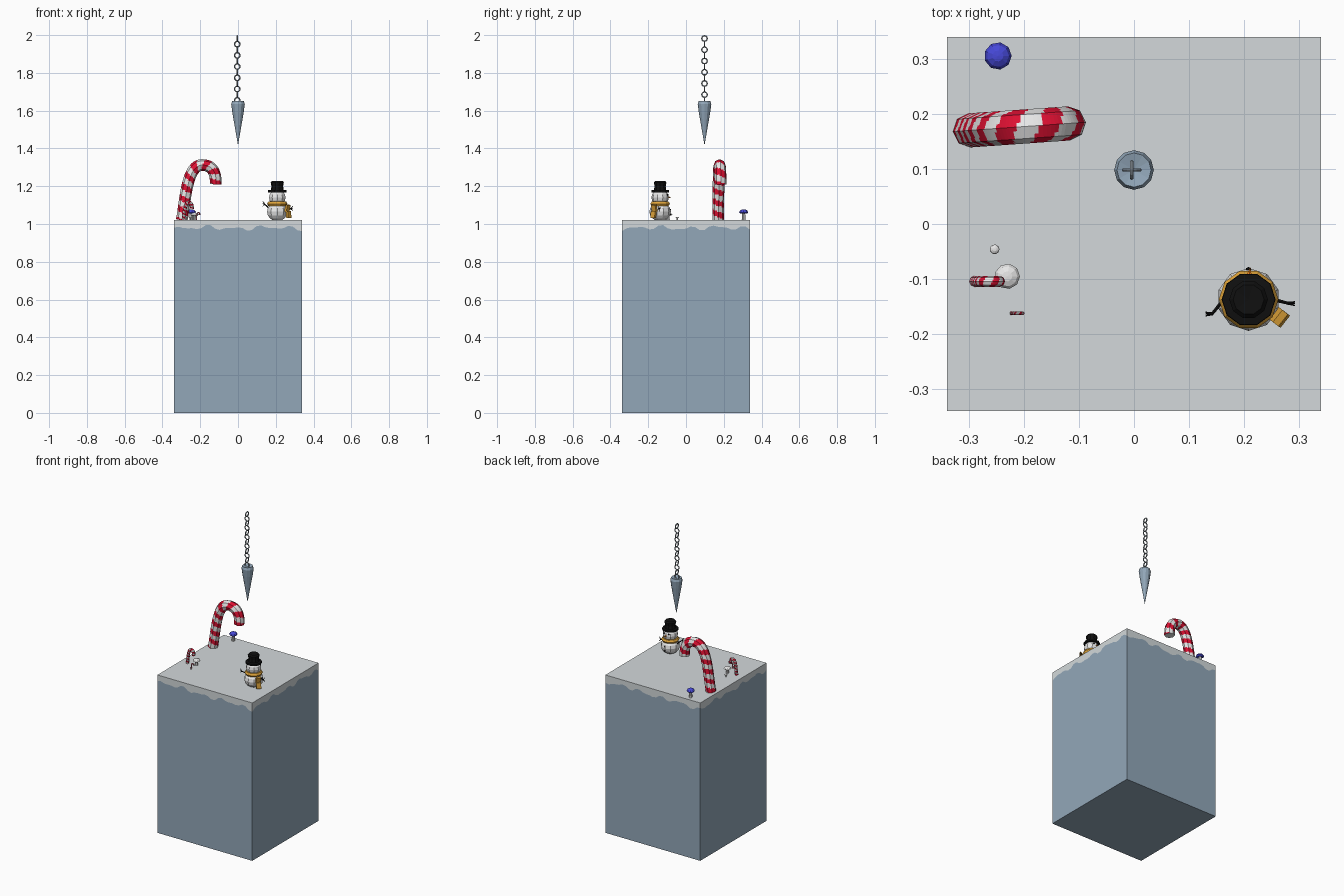
import bpy, bmesh, math
from mathutils import Vector, Matrix, geometry

if "Cube" in bpy.data.objects:
    bpy.data.objects.remove(bpy.data.objects["Cube"])


def material(name, rgb):
    m = bpy.data.materials.new(name)
    lin = [((c / 255 + 0.055) / 1.055) ** 2.4 if c > 10 else c / 255 / 12.92 for c in rgb]
    m.diffuse_color = (*lin, 1)
    m.use_nodes = True
    m.node_tree.nodes["Principled BSDF"].inputs["Base Color"].default_value = m.diffuse_color
    return m


ICE = material("ice_blue_grey", (146, 167, 185))
SNOW = material("snow_grey", (211, 217, 219))
WHITE = material("white", (240, 240, 240))
RED = material("candy_red", (222, 16, 50))
BLACK = material("black", (16, 16, 16))
SCARF = material("scarf_yellow", (226, 166, 58))
BLUE = material("mushroom_blue", (70, 72, 215))
CHAIN = material("chain_grey", (140, 150, 158))
ORANGE = material("carrot_orange", (235, 130, 30))


def finish(name, bm, *mats):
    bmesh.ops.recalc_face_normals(bm, faces=bm.faces)
    me = bpy.data.meshes.new(name)
    bm.to_mesh(me)
    bm.free()
    ob = bpy.data.objects.new(name, me)
    bpy.context.collection.objects.link(ob)
    for m in mats:
        me.materials.append(m)
    return ob


def lathe(name, profile, sides, mat, loc):
    """Revolve (radius, z) points around z; zero radii are merged."""
    bm = bmesh.new()
    rings = [[bm.verts.new((r * math.cos(math.tau * k / sides) + loc[0],
                            r * math.sin(math.tau * k / sides) + loc[1], z + loc[2]))
              for k in range(sides)] for r, z in profile]
    for a, b in zip(rings, rings[1:]):
        for k in range(sides):
            n = (k + 1) % sides
            bm.faces.new((a[k], a[n], b[n], b[k]))
    bmesh.ops.remove_doubles(bm, verts=bm.verts, dist=1e-5)
    return finish(name, bm, mat)


def ball(name, loc, size, mat, seg=10, rings=8):
    bm = bmesh.new()
    bmesh.ops.create_uvsphere(bm, u_segments=seg, v_segments=rings, radius=1,
                              matrix=Matrix.Translation(loc) @ Matrix.Diagonal((*size, 1)))
    return finish(name, bm, mat)


def spike(name, a, b, r1, r2, mat, sides=6):
    a, b = Vector(a), Vector(b)
    rot = (b - a).to_track_quat('Z', 'Y').to_matrix().to_4x4()
    bm = bmesh.new()
    bmesh.ops.create_cone(bm, cap_ends=True, segments=sides, radius1=r1, radius2=r2,
                          depth=(b - a).length, matrix=Matrix.Translation((a + b) / 2) @ rot)
    return finish(name, bm, mat)


def torus(name, loc, R, r, mat, seg, sides, turn=(0, 0, 0)):
    bpy.ops.mesh.primitive_torus_add(location=loc, rotation=turn, major_radius=R,
                                     minor_radius=r, major_segments=seg, minor_segments=sides)
    ob = bpy.context.object
    ob.name = name
    ob.data.materials.append(mat)
    return ob


# Ice block with snow layer, meeting along a wavy line
H, TOP, N = 0.339, 1.02, 28
corners = [(-H, -H), (H, -H), (H, H), (-H, H)]
outline = []
for i in range(4):
    a, b = Vector(corners[i]), Vector(corners[(i + 1) % 4])
    outline += [a.lerp(b, k / N) for k in range(N)]


def wave(i):
    t = math.tau * i / (4 * N)
    return 0.979 + 0.009 * math.sin(19 * t) + 0.006 * math.sin(31 * t + 1) - 0.004 * math.cos(8 * t)


def band(name, low, high, cap, mat):
    bm = bmesh.new()
    lo = [bm.verts.new((p.x, p.y, low(i))) for i, p in enumerate(outline)]
    hi = [bm.verts.new((p.x, p.y, high(i))) for i, p in enumerate(outline)]
    for i in range(len(lo)):
        n = (i + 1) % len(lo)
        bm.faces.new((lo[i], lo[n], hi[n], hi[i]))
    f = bm.faces.new(hi if cap == "top" else lo)
    up = 1 if cap == "top" else -1
    f.normal_update()
    if f.normal.z * up < 0:
        f.normal_flip()
    return finish(name, bm, mat)


band("ice_block", lambda i: 0, wave, "bottom", ICE)
band("snow_layer", wave, lambda i: TOP, "top", SNOW)

# Hanging spike and its chain
lathe("hanging_spike", [(0, 1.643), (0.031, 1.65), (0.036, 1.635), (0.030, 1.59), (0, 1.416)],
      12, ICE, (0, 0.098, 0))
LINKS = 12
for i in range(LINKS):
    z = 1.982 - i * (1.982 - 1.655) / (LINKS - 1)
    torus(f"chain_link_{i}", (-0.004, 0.098, z), 0.0145, 0.0035, CHAIN, 12, 6,
          (math.pi / 2, 0, math.pi / 2 * ((i + 1) % 2)))


# Candy canes: octagonal tubes with helical stripes
def cane(name, base, sx, sz, r, turn):
    V = lambda x, z: Vector((x * sx, 0, z * sz))
    path = geometry.interpolate_bezier(V(0, 0), V(.02, .1), V(.025, .292), V(.108, .292), 50)
    path += geometry.interpolate_bezier(V(.108, .292), V(.165, .292), V(.183, .25), V(.18, .19), 26)[1:]
    M = Matrix.Translation(base) @ Matrix.Rotation(turn, 4, 'Z')
    bm = bmesh.new()
    S, rings, dist, s = 24, [], [], 0
    for i, p in enumerate(path):
        t = (path[min(i + 1, len(path) - 1)] - path[max(i - 1, 0)]).normalized()
        n = Vector((0, 1, 0))
        b = t.cross(n)
        if i:
            s += (p - path[i - 1]).length
        dist.append(s)
        ring = []
        for k in range(S):
            a = math.tau * k / S
            rad = r * math.cos(math.pi / 8) / math.cos(a % (math.pi / 4) - math.pi / 8)
            ring.append(bm.verts.new(M @ (p + n * rad * math.cos(a) + b * rad * math.sin(a))))
        rings.append(ring)
    for i in range(len(rings) - 1):
        for k in range(S):
            m = (k + 1) % S
            f = bm.faces.new((rings[i][k], rings[i][m], rings[i + 1][m], rings[i + 1][k]))
            f.material_index = int((dist[i] / s * 8 + k / S) % 1 < 0.5)
    bm.faces.new(rings[0])
    bm.faces.new(rings[-1])
    return finish(name, bm, WHITE, RED)


cane("large_candy_cane", (-0.298, 0.17, TOP), 1, 1, 0.031, 0.07)
cane("medium_candy_cane", (-0.289, -0.104, TOP), 0.25, 0.32, 0.010, 0)
cane("tiny_candy_cane", (-0.222, -0.162, TOP), 0.11, 0.14, 0.0035, 0)


# Mushrooms
def mushroom(name, x, y, r, h, mat):
    lathe(name + "_stem", [(0, 0), (r * .4, 0), (r * .33, h * .7), (0, h * .7)], 8, WHITE, (x, y, TOP))
    lathe(name + "_cap", [(0, .66 * h), (.7 * r, .6 * h), (r, .72 * h), (.8 * r, .88 * h),
                          (.4 * r, .98 * h), (0, h)], 9, mat, (x, y, TOP))


mushroom("blue_mushroom", -0.247, 0.305, 0.025, 0.058, BLUE)
mushroom("white_mushroom", -0.23, -0.095, 0.023, 0.04, WHITE)
mushroom("small_mushroom", -0.253, -0.046, 0.009, 0.018, WHITE)

# Snowman, facing +y
X, Y = 0.208, -0.137
ball("snowman_body", (X, Y, 1.065), (0.057, 0.057, 0.05), WHITE)
ball("snowman_head", (X, Y, 1.14), (0.046, 0.046, 0.043), WHITE)
lathe("top_hat", [(0, 1.166), (0.049, 1.168), (0.048, 1.179), (0.034, 1.181), (0.031, 1.2),
                  (0.035, 1.22), (0.028, 1.228), (0, 1.226)], 10, BLACK, (X, Y, 0))
torus("scarf_ring", (X, Y, 1.107), 0.041, 0.013, SCARF, 10, 6)
spike("carrot_nose", (X, Y + 0.038, 1.142), (X + 0.003, -0.079, 1.14), 0.008, 0, ORANGE)
for side in (-1, 1):
    ball("eye", (X + side * 0.016, Y + 0.04, 1.154), (0.005, 0.005, 0.005), BLACK, 6, 4)
for z in (1.05, 1.075):
    ball("button", (X, Y + 0.055, z), (0.005, 0.004, 0.005), BLACK, 6, 4)

# Scarf tail in two hanging pieces
for name, off, z, tilt in (("scarf_tail_upper", 0, 1.083, 0.25), ("scarf_tail_lower", 0.006, 1.05, -0.1)):
    bpy.ops.mesh.primitive_cube_add(size=1, location=(0.262 + off, -0.168 - off * .7, z),
                                    rotation=(tilt, 0, 0.9))
    ob = bpy.context.object
    ob.name = name
    ob.scale = (0.028, 0.013, 0.038)
    ob.data.materials.append(SCARF)

# Stick arms with twig fingers
for side, hand in ((-1, Vector((0.142, -0.163, 1.105))), (1, Vector((0.28, -0.144, 1.08)))):
    spike("arm", (X + side * 0.045, Y, 1.085), hand, 0.004, 0.003, BLACK)
    for dy, dz in ((0, 0.016), (-0.004, 0.002), (0.003, -0.012)):
        spike("finger", hand, hand + Vector((side * 0.012, dy, dz)), 0.003, 0.001, BLACK, 5)
